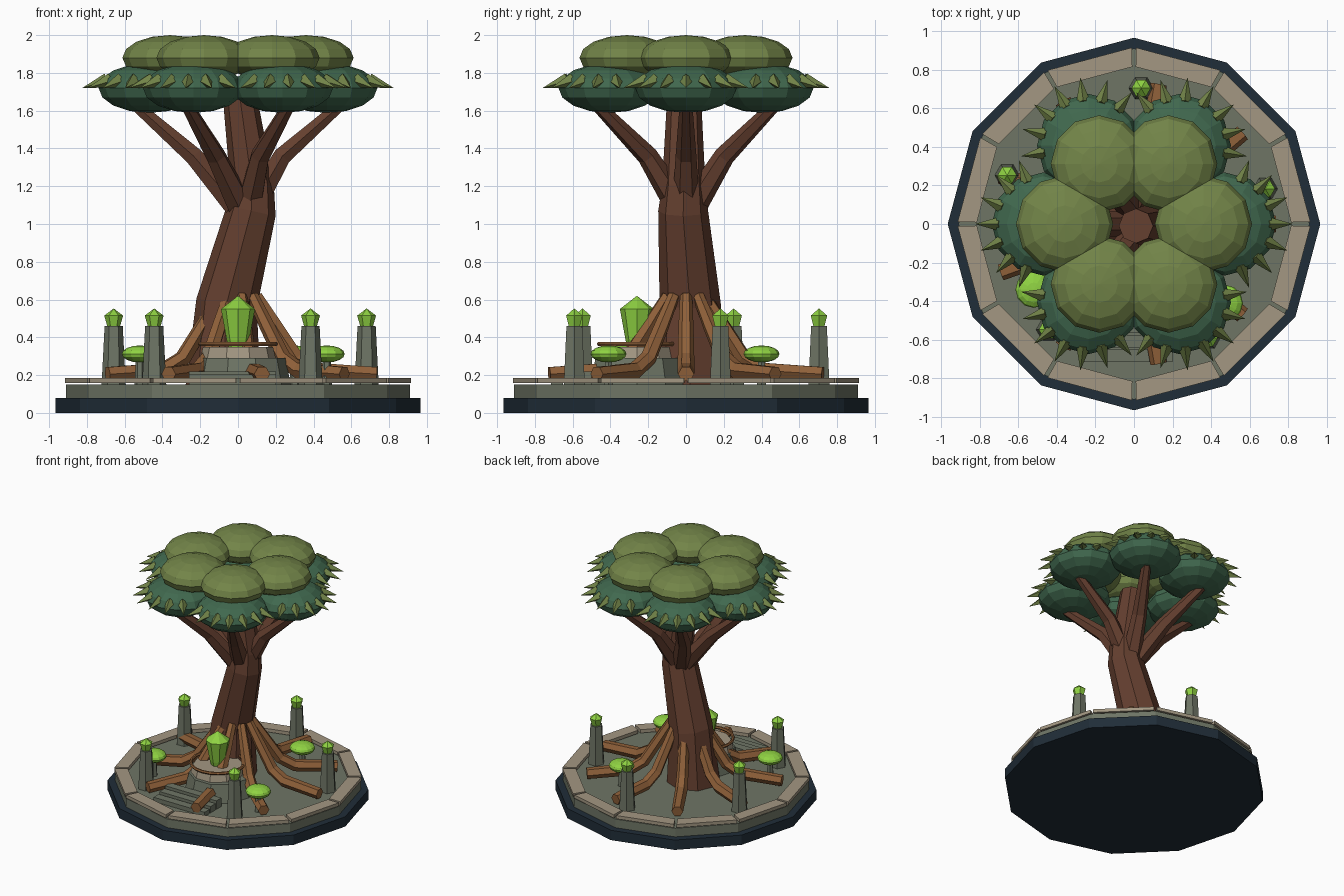
import bpy, bmesh
from math import sin, cos, pi, radians
from mathutils import Vector, Matrix

cube = bpy.data.objects.get("Cube")
if cube:
    bpy.data.objects.remove(cube)


def material(name, hex_code):
    def linear(c):
        return c / 12.92 if c <= 0.04045 else ((c + 0.055) / 1.055) ** 2.4
    rgb = [linear(b / 255) for b in bytes.fromhex(hex_code)]
    m = bpy.data.materials.new(name)
    m.use_nodes = True
    m.diffuse_color = (*rgb, 1)
    bsdf = m.node_tree.nodes["Principled BSDF"]
    bsdf.inputs["Base Color"].default_value = (*rgb, 1)
    bsdf.inputs["Roughness"].default_value = 0.9
    return m


navy = material("dark navy", "202D38")
stone = material("grey green stone", "6E7565")
tan = material("tan stone", "A39782")
bark = material("dark bark", "643F2F")
root_wood = material("light root wood", "8F6039")
deep_leaf = material("deep green leaf", "40684E")
olive_leaf = material("olive leaf", "728448")
lime = material("glowing lime", "8FD242")


def finish(name, bm, mat):
    bmesh.ops.recalc_face_normals(bm, faces=bm.faces)
    mesh = bpy.data.meshes.new(name)
    bm.to_mesh(mesh)
    bm.free()
    mesh.materials.append(mat)
    ob = bpy.data.objects.new(name, mesh)
    bpy.context.scene.collection.objects.link(ob)
    return ob


def tube(name, points, radii, sides, mat, side=(1, 0, 0)):
    """Faceted tube through points, ring 'side' axis held constant."""
    bm = bmesh.new()
    pts = [Vector(p) for p in points]
    u = Vector(side).normalized()
    rings = []
    for i, (p, r) in enumerate(zip(pts, radii)):
        t = pts[min(i + 1, len(pts) - 1)] - pts[max(i - 1, 0)]
        v = t.cross(u).normalized()
        rings.append([bm.verts.new(p + r * (u * cos(a) + v * sin(a)))
                      for a in (2 * pi * k / sides for k in range(sides))])
    for a, b in zip(rings, rings[1:]):
        for k in range(sides):
            n = (k + 1) % sides
            bm.faces.new((a[k], a[n], b[n], b[k]))
    bm.faces.new(rings[0])
    bm.faces.new(rings[-1])
    bmesh.ops.remove_doubles(bm, verts=bm.verts, dist=1e-5)
    return finish(name, bm, mat)


def lathe(name, x, y, profile, sides, mat):
    """Upright faceted solid from (radius, height) pairs."""
    return tube(name, [(x, y, z) for r, z in profile],
                [r for r, z in profile], sides, mat)


def prism(name, outline, z0, z1, mat):
    bm = bmesh.new()
    face = bm.faces.new([bm.verts.new((x, y, z0)) for x, y in outline])
    top = bmesh.ops.extrude_face_region(bm, geom=[face])["geom"]
    bmesh.ops.translate(bm, vec=(0, 0, z1 - z0),
                        verts=[g for g in top if isinstance(g, bmesh.types.BMVert)])
    return finish(name, bm, mat)


def blob(name, centre, radius, height, angle, mat):
    bm = bmesh.new()
    bmesh.ops.create_uvsphere(bm, u_segments=12, v_segments=8, radius=1)
    bmesh.ops.transform(bm, verts=bm.verts, matrix=(
        Matrix.Translation(centre) @ Matrix.Rotation(angle, 4, "Z")
        @ Matrix.Diagonal((radius, radius, height, 1))))
    return finish(name, bm, mat)


def polar(r, a, z=None):
    return (r * cos(a), r * sin(a)) if z is None else (r * cos(a), r * sin(a), z)


# Stepped round base
lathe("base_slab", 0, 0, [(0.966, 0), (0.966, 0.08)], 12, navy)
lathe("plinth", 0, 0, [(0.91, 0.08), (0.91, 0.15)], 12, stone)

# Ring of rim blocks with narrow gaps
for k in range(12):
    a, b = radians(30 * k), radians(30 * k + 30)
    g = 0.011
    prism(f"rim_block_{k}", [polar(0.915, a + g), polar(0.915, b - g),
                             polar(0.815, b - g), polar(0.815, a + g)],
          0.157, 0.184, tan)

# Leaning trunk
tube("trunk",
     [(-0.08, 0.02, 0.12), (-0.06, 0.022, 0.58), (0.07, -0.015, 1.07),
      (0.075, -0.012, 1.2), (0.01, -0.01, 1.67)],
     [0.2, 0.162, 0.132, 0.115, 0.09], 8, bark, side=(0, 1, 0))

# Branches and canopy, one set per sixth of a turn
for k in range(6):
    a = radians(60 * k)
    across = (-sin(a), cos(a), 0)
    sx, sy = polar(0.02, a)
    tube(f"branch_{k}",
         [(0.04 + sx, sy, 1.06), polar(0.235, a, 1.36), polar(0.6, a, 1.68)],
         [0.075, 0.055, 0.03], 6, bark, side=across)
    centre = Vector(polar(0.47, a, 1.72))
    blob(f"lower_canopy_{k}", centre, 0.268, 0.132, a, deep_leaf)
    blob(f"upper_canopy_{k}", polar(0.36, a, 1.88), 0.252, 0.12, a, olive_leaf)
    for j in range(-3, 4):
        b = a + radians(23 * j)
        tube(f"leaf_spike_{k}_{j + 3}",
             [centre + Vector(polar(0.225, b, 0.04)),
              centre + Vector(polar(0.355, b, 0))],
             [0.038, 0], 4, olive_leaf, side=(-sin(b), cos(b), 0))

# Roots spreading from the trunk
root_profile = [(0.1, 0.62), (0.2, 0.46), (0.31, 0.29), (0.42, 0.225), (0.735, 0.205)]
for k in range(9):
    a = radians(40 * k)
    tube(f"root_{k}", [polar(r, a, z) for r, z in root_profile],
         [0.032, 0.04, 0.044, 0.046, 0.043], 6, root_wood,
         side=(-sin(a), cos(a), 0))

# Pedestal with ring, steps and large crystal
py = -0.26
lathe("pedestal", 0.02, py, [(0.26, 0.15), (0.23, 0.29)], 10, stone)
lathe("pedestal_top", 0, py, [(0.2, 0.29), (0.185, 0.35)], 10, tan)
bpy.ops.mesh.primitive_torus_add(location=(0, py, 0.365), major_radius=0.2,
                                 minor_radius=0.012, major_segments=20,
                                 minor_segments=6)
ring = bpy.context.object
ring.name = "pedestal_ring"
ring.data.materials.append(root_wood)
lathe("large_crystal", 0, py,
      [(0.05, 0.35), (0.06, 0.385), (0.09, 0.55), (0, 0.62)], 8, lime)
for k in range(3):
    y0 = -0.5 - 0.075 * k
    prism(f"step_{k}", [(-0.26, y0), (0.2, y0), (0.2, y0 - 0.065), (-0.26, y0 - 0.065)],
          0.14, 0.22 - 0.018 * k, stone)

# Crystal posts
for k in range(5):
    x, y = polar(0.705, radians(15 + 72 * k))
    lathe(f"post_{k}", x, y, [(0.064, 0.15), (0.048, 0.46)], 6, stone)
    lathe(f"post_gem_{k}", x, y, [(0.034, 0.46), (0.05, 0.515), (0, 0.553)], 6, lime)

# Mushrooms
for k, (x, y) in enumerate([(-0.52, -0.34), (0.47, -0.41), (0.3, 0.4)]):
    lathe(f"mushroom_stem_{k}", x, y, [(0.028, 0.15), (0.02, 0.3)], 6, stone)
    blob(f"mushroom_cap_{k}", (x, y, 0.312), 0.095, 0.045, 0, lime)
